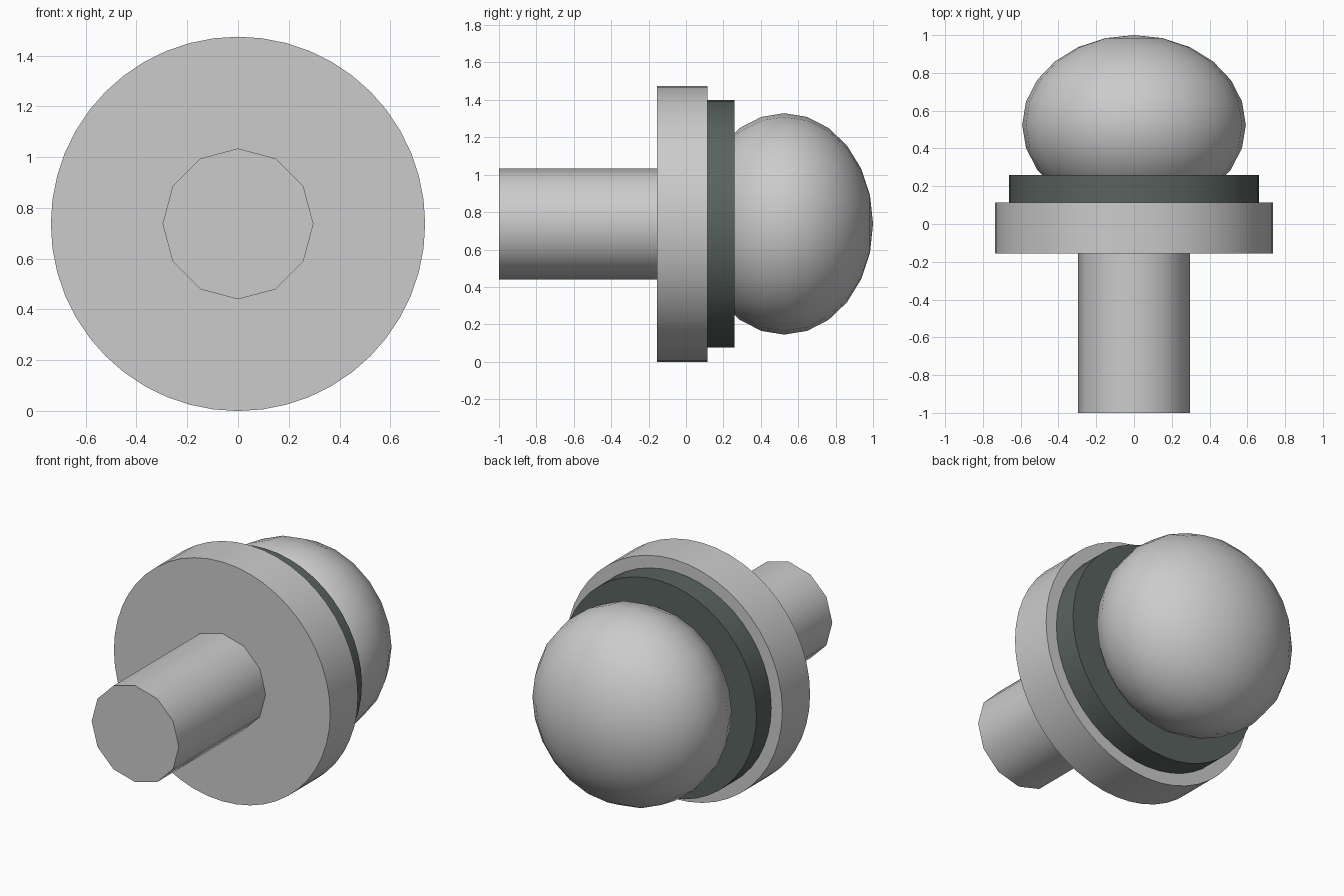
import bpy, math

if "Cube" in bpy.data.objects:
    bpy.data.objects.remove(bpy.data.objects["Cube"])

AXIS_Z = 0.737           # height of the common axis, which runs along y
TURN = (math.pi / 2, 0, 0)


def finish(name):
    ob = bpy.context.object
    ob.name = name
    bpy.ops.object.transform_apply(location=False, rotation=True, scale=True)
    bpy.ops.object.shade_smooth_by_angle(angle=math.radians(40))
    return ob


def disc(name, radius, y0, y1, sides):
    bpy.ops.mesh.primitive_cylinder_add(
        vertices=sides, radius=radius, depth=y1 - y0,
        location=(0, (y0 + y1) / 2, AXIS_Z), rotation=TURN)
    return finish(name)


# Shaft, flange and dark collar along one axis
disc("shaft", 0.297, -1.0, -0.155, 12)
disc("flange", 0.737, -0.155, 0.115, 48)
collar = disc("collar", 0.662, 0.115, 0.26, 48)

dark = bpy.data.materials.new("dark_grey")
dark.diffuse_color = (0.10, 0.125, 0.115, 1)
dark.use_nodes = True
dark.node_tree.nodes["Principled BSDF"].inputs["Base Color"].default_value = dark.diffuse_color
collar.data.materials.append(dark)

# Flattened ball knob, poles on the axis
bpy.ops.mesh.primitive_uv_sphere_add(
    segments=24, ring_count=12, radius=1,
    location=(0, 0.525, AXIS_Z), rotation=TURN)
bpy.context.object.scale = (0.592, 0.592, 0.475)
finish("knob")
